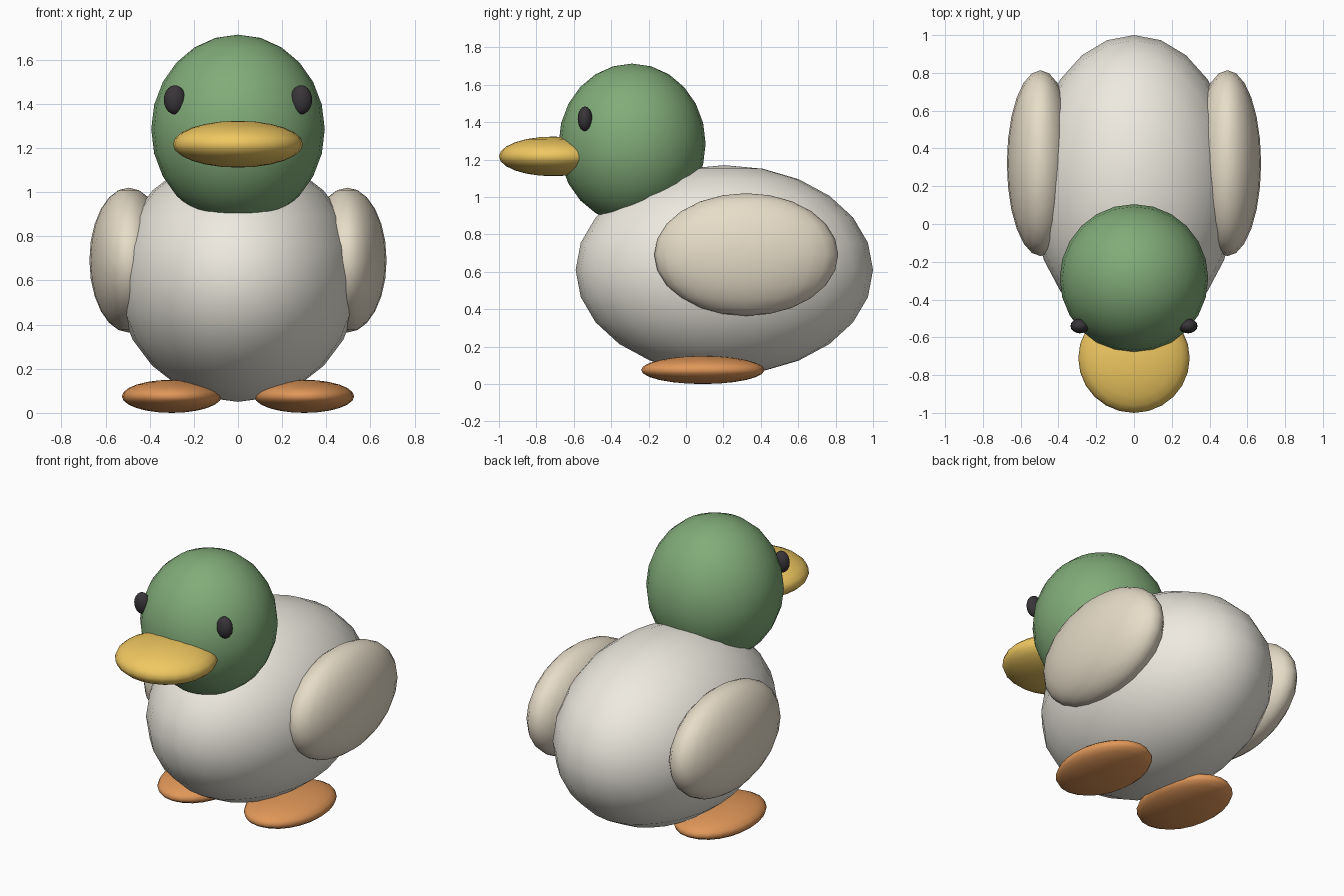
import bpy

if "Cube" in bpy.data.objects:
    bpy.data.objects.remove(bpy.data.objects["Cube"])


def paint(name, rgb):
    m = bpy.data.materials.new(name)
    m.diffuse_color = (*rgb, 1)
    m.use_nodes = True
    m.node_tree.nodes["Principled BSDF"].inputs["Base Color"].default_value = m.diffuse_color
    return m


white = paint("white_plumage", (0.85, 0.82, 0.74))
cream = paint("cream_plumage", (0.80, 0.72, 0.58))
green = paint("green_plumage", (0.22, 0.41, 0.19))
yellow = paint("beak_yellow", (0.87, 0.58, 0.12))
orange = paint("foot_orange", (0.75, 0.31, 0.10))
dark = paint("eye_dark", (0.04, 0.035, 0.04))


def ellipsoid(name, center, radii, mat, segments=24, rings=12):
    bpy.ops.mesh.primitive_uv_sphere_add(
        segments=segments, ring_count=rings, radius=1, location=center)
    ob = bpy.context.object
    ob.name = name
    ob.scale = radii
    bpy.ops.object.transform_apply(location=False, rotation=False, scale=True)
    bpy.ops.object.shade_smooth()
    ob.data.materials.append(mat)
    return ob


# Body, head and flat wide beak on the centre line
ellipsoid("body", (0, 0.205, 0.61), (0.55, 0.795, 0.56), white)
ellipsoid("head", (0, -0.288, 1.285), (0.393, 0.393, 0.428), green)
ellipsoid("beak", (0, -0.71, 1.217), (0.295, 0.29, 0.106), yellow)

# Paired wings, feet and eyes
for label, s in (("left", 1), ("right", -1)):
    ellipsoid(f"{label}_wing", (0.495 * s, 0.322, 0.692), (0.178, 0.492, 0.328), cream)
    ellipsoid(f"{label}_foot", (0.30 * s, 0.09, 0.075), (0.226, 0.33, 0.075), orange)
    ellipsoid(f"{label}_eye", (0.286 * s, -0.54, 1.418), (0.05, 0.039, 0.066), dark, 16, 10)
